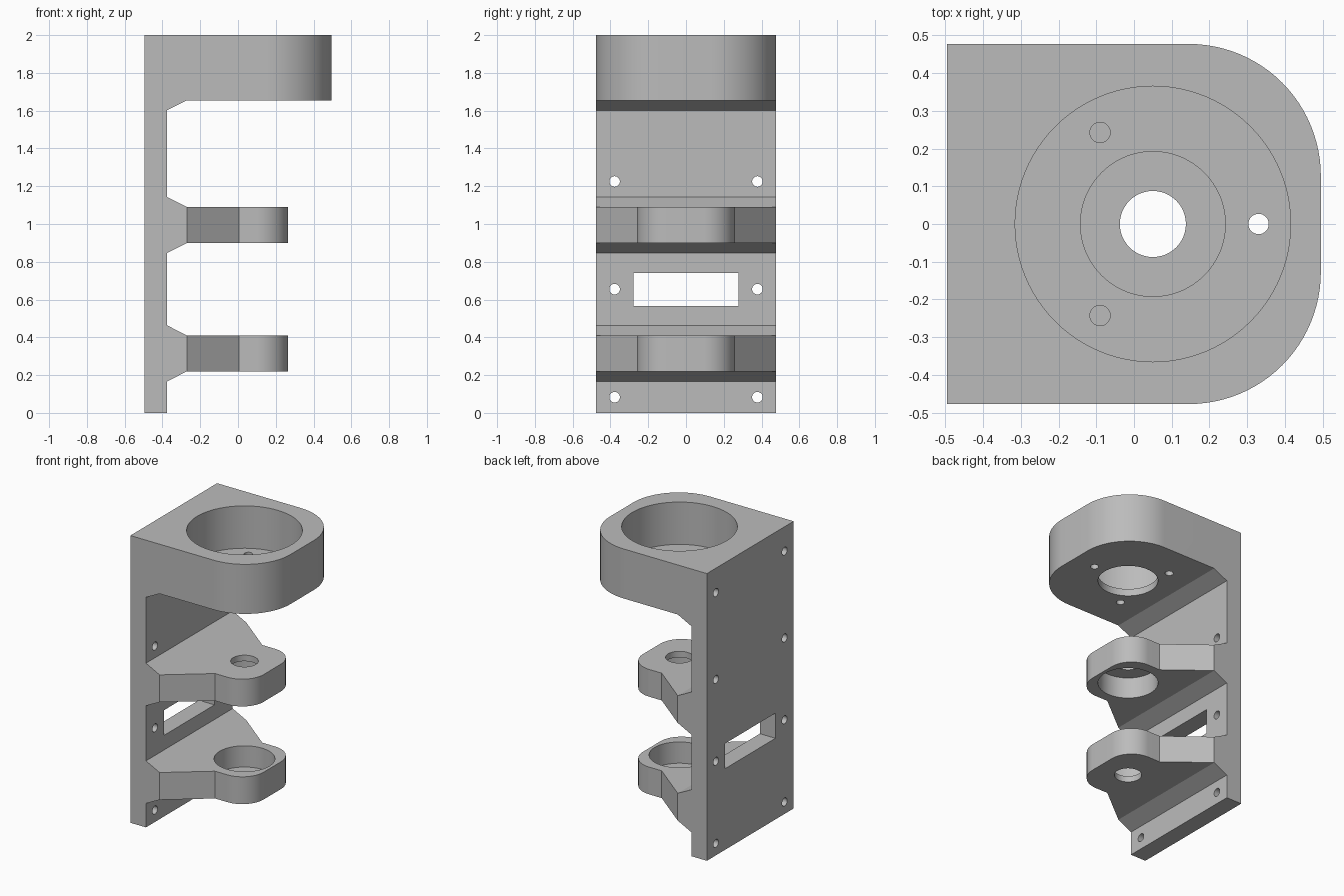
import bpy, bmesh
from math import sin, cos, pi, radians
from mathutils import Matrix, Vector

cube = bpy.data.objects.get("Cube")
if cube:
    bpy.data.objects.remove(cube, do_unlink=True)

# Material
grey = bpy.data.materials.new("plain grey")
grey.use_nodes = True
COLOUR = (0.5, 0.5, 0.5, 1)
grey.diffuse_color = COLOUR
grey.node_tree.nodes["Principled BSDF"].inputs["Base Color"].default_value = COLOUR

BACK, PLATE, ROOT = -0.495, -0.375, -0.27   # plate back, plate front, rib root
HALF = 0.477                                # half width
BORE_X = 0.05                               # shaft axis
ARMS = ((0.22, 0.41), (0.90, 1.09))
BLOCK_Z = 1.655
CHAMFER = 0.053


def prism(name, base, offset):
    """Extrude a closed outline of 3D points along an offset."""
    bm = bmesh.new()
    face = bm.faces.new([bm.verts.new(p) for p in base])
    out = bmesh.ops.extrude_face_region(bm, geom=[face])["geom"]
    verts = [g for g in out if isinstance(g, bmesh.types.BMVert)]
    bmesh.ops.translate(bm, verts=verts, vec=Vector(offset))
    bmesh.ops.recalc_face_normals(bm, faces=bm.faces)
    mesh = bpy.data.meshes.new(name)
    bm.to_mesh(mesh)
    bm.free()
    obj = bpy.data.objects.new(name, mesh)
    bpy.context.collection.objects.link(obj)
    return obj


def cut(cutter):
    """Subtract a cutter from the bracket and discard it."""
    cutter.hide_render = True
    mod = bracket.modifiers.new("cut", "BOOLEAN")
    mod.operation, mod.solver, mod.object = "DIFFERENCE", "EXACT", cutter
    bpy.ops.object.modifier_apply(modifier=mod.name)
    bpy.data.objects.remove(cutter, do_unlink=True)


def bore(x, y, radius, z0, z1, sides=72):
    ring = [(x + radius * cos(2 * pi * i / sides), y + radius * sin(2 * pi * i / sides), z0)
            for i in range(sides)]
    cut(prism("bore_cutter", ring, (0, 0, z1 - z0)))


def screw_hole(y, z, depth, radius=0.028, sides=32):
    ring = [(BACK - 0.1, y + radius * cos(2 * pi * i / sides), z + radius * sin(2 * pi * i / sides))
            for i in range(sides)]
    cut(prism("screw_cutter", ring, (depth + 0.1, 0, 0)))


def trim_corners(start, end_x, half, radius, z0, z1, steps=24):
    """Remove both outer corners, leaving a rounded nose."""
    cx, cy = end_x - radius, half - radius
    arc = [(cx + radius * sin(pi / 2 * i / steps), cy + radius * cos(pi / 2 * i / steps))
           for i in range(steps + 1)]
    outline = start + arc + [(end_x + 0.1, cy), (end_x + 0.1, 0.6)]
    for side in (1, -1):
        cut(prism("corner_cutter", [(x, y * side, z0) for x, y in outline], (0, 0, z1 - z0)))


# Side profile: plate, two chamfer-rooted arms and the motor block
profile = [(BACK, 0), (PLATE, 0)]
for low, high in ARMS:
    profile += [(PLATE, low - CHAMFER), (ROOT, low), (0.265, low),
                (0.265, high), (ROOT, high), (PLATE, high + CHAMFER)]
profile += [(PLATE, BLOCK_Z - CHAMFER), (ROOT, BLOCK_Z), (0.495, BLOCK_Z), (0.495, 2), (BACK, 2)]
bracket = prism("motor_bracket", [(x, -HALF, z) for x, z in profile], (0, 2 * HALF, 0))
bracket.data.materials.append(grey)
bpy.ops.object.select_all(action="DESELECT")
bpy.context.view_layer.objects.active = bracket
bracket.select_set(True)

# Tapered, rounded arms; rounded motor block
slope = (HALF - 0.26) / (ROOT - 0.005)
taper = [(ROOT - 0.15, HALF - 0.15 * slope), (0.005, 0.26)]
trim_corners([(taper[0][0], 0.6)] + taper, 0.265, 0.26, 0.165, 0.1, 1.3)
trim_corners([(0.145, 0.6)], 0.495, HALF, 0.35, 1.5, 2.1)

# Motor pocket, boss hole and three mounting holes
bore(BORE_X, 0, 0.365, 1.705, 2.1, 96)
bore(BORE_X, 0, 0.192, 1.5, 1.8)
for i in range(3):
    a = radians(120 * i)
    bore(BORE_X + 0.28 * cos(a), 0.28 * sin(a), 0.027, 1.6, 1.8, 32)

# Bearing pockets facing each other, with shaft holes
bore(BORE_X, 0, 0.0875, 0.1, 1.3, 48)
bore(BORE_X, 0, 0.192, 0.262, 0.5)
bore(BORE_X, 0, 0.192, 0.8, 1.048)

# Plate screw holes (the top pair is blind) and window
for y in (-0.378, 0.378):
    for z in (0.083, 0.655, 1.225):
        screw_hole(y, z, 0.2)
    screw_hole(y, 1.83, 0.12)
window = [(BACK - 0.1, y, z) for y, z in
          ((-0.277, 0.565), (0.277, 0.565), (0.277, 0.74), (-0.277, 0.74))]
cut(prism("window_cutter", window, (0.3, 0, 0)))

bpy.ops.object.shade_smooth_by_angle(angle=radians(25))
